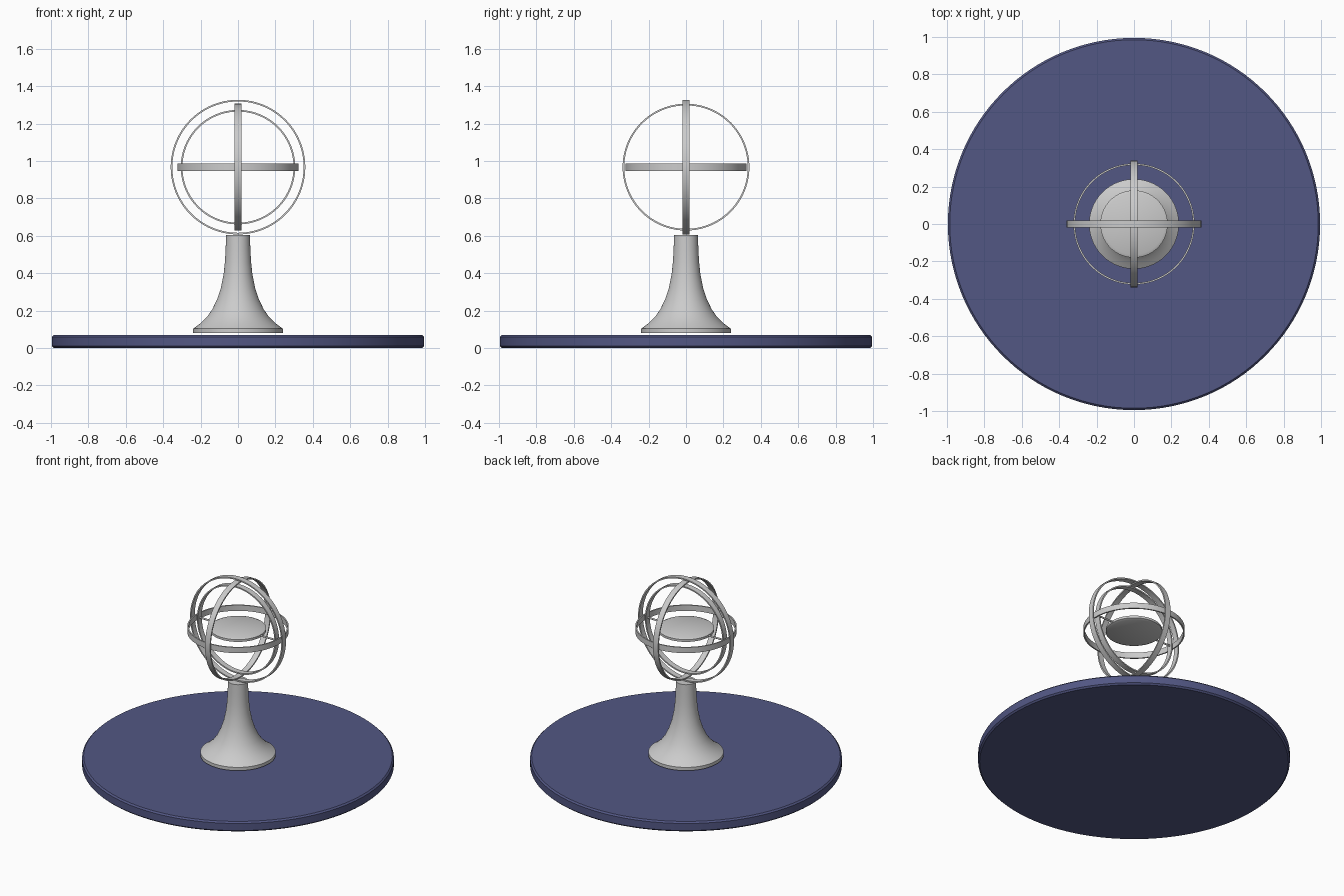
import bpy, bmesh, math

if "Cube" in bpy.data.objects:
    bpy.data.objects.remove(bpy.data.objects["Cube"])

CZ = 0.967  # centre height of the ring assembly


def lathe(name, profile, segs=96, closed=False):
    """Revolve an (r, z) profile around z; open profiles start and end on the axis."""
    bm = bmesh.new()
    vs = [bm.verts.new((r, 0, z)) for r, z in profile]
    edges = [bm.edges.new((a, b)) for a, b in zip(vs, vs[1:])]
    if closed:
        edges.append(bm.edges.new((vs[-1], vs[0])))
    bmesh.ops.spin(bm, geom=vs + edges, cent=(0, 0, 0), axis=(0, 0, 1),
                   angle=math.tau, steps=segs, use_duplicate=False)
    bmesh.ops.remove_doubles(bm, verts=bm.verts, dist=1e-5)
    bmesh.ops.recalc_face_normals(bm, faces=bm.faces)
    me = bpy.data.meshes.new(name)
    bm.to_mesh(me)
    bm.free()
    ob = bpy.data.objects.new(name, me)
    bpy.context.collection.objects.link(ob)
    smooth(ob)
    return ob


def smooth(ob):
    bpy.ops.object.select_all(action='DESELECT')
    ob.select_set(True)
    bpy.context.view_layer.objects.active = ob
    bpy.ops.object.shade_smooth_by_angle(angle=math.radians(30))


def ring(name, r, rot, t=0.009, h=0.02):
    ob = lathe(name, [(r - t, -h), (r, -h), (r, h), (r - t, h)], closed=True)
    ob.location.z = CZ
    ob.rotation_euler = rot


# Round blue base plate with softened edges
base = lathe("base_plate", [(0, 0), (0.985, 0), (0.995, 0.01), (0.995, 0.06),
                            (0.985, 0.07), (0, 0.07)], 128)
blue = bpy.data.materials.new("navy_blue")
blue.diffuse_color = (0.085, 0.095, 0.23, 1)
blue.use_nodes = True
blue.node_tree.nodes["Principled BSDF"].inputs["Base Color"].default_value = blue.diffuse_color
base.data.materials.append(blue)

# Flared pedestal
lathe("pedestal", [(0, 0.08), (0.24, 0.08), (0.24, 0.103), (0.222, 0.116),
                   (0.195, 0.137), (0.166, 0.166), (0.138, 0.206), (0.112, 0.26),
                   (0.092, 0.32), (0.077, 0.394), (0.070, 0.46), (0.066, 0.53),
                   (0.064, 0.603), (0, 0.603)])

# Nested rings: two upright pairs and one level ring
Q = math.pi / 2
ring("outer_ring", 0.36, (Q, 0, 0))
ring("cross_ring", 0.339, (0, Q, 0))
ring("level_ring", 0.324, (0, 0, 0))
ring("inner_ring", 0.306, (Q, 0, 0))

# Central disc with a slightly raised face
disc = lathe("centre_disc", [(0, -0.015), (0.165, -0.015), (0.18, -0.008), (0.18, 0.008),
                             (0.165, 0.015), (0, 0.015)])
disc.location.z = CZ

# Thin pivot pins holding the disc
for side, s in (("left", -1), ("right", 1)):
    bpy.ops.mesh.primitive_cylinder_add(vertices=16, radius=0.006, depth=0.15,
                                        location=(s * 0.246, 0, CZ), rotation=(0, Q, 0))
    pin = bpy.context.object
    pin.name = side + "_pivot_pin"
    smooth(pin)
